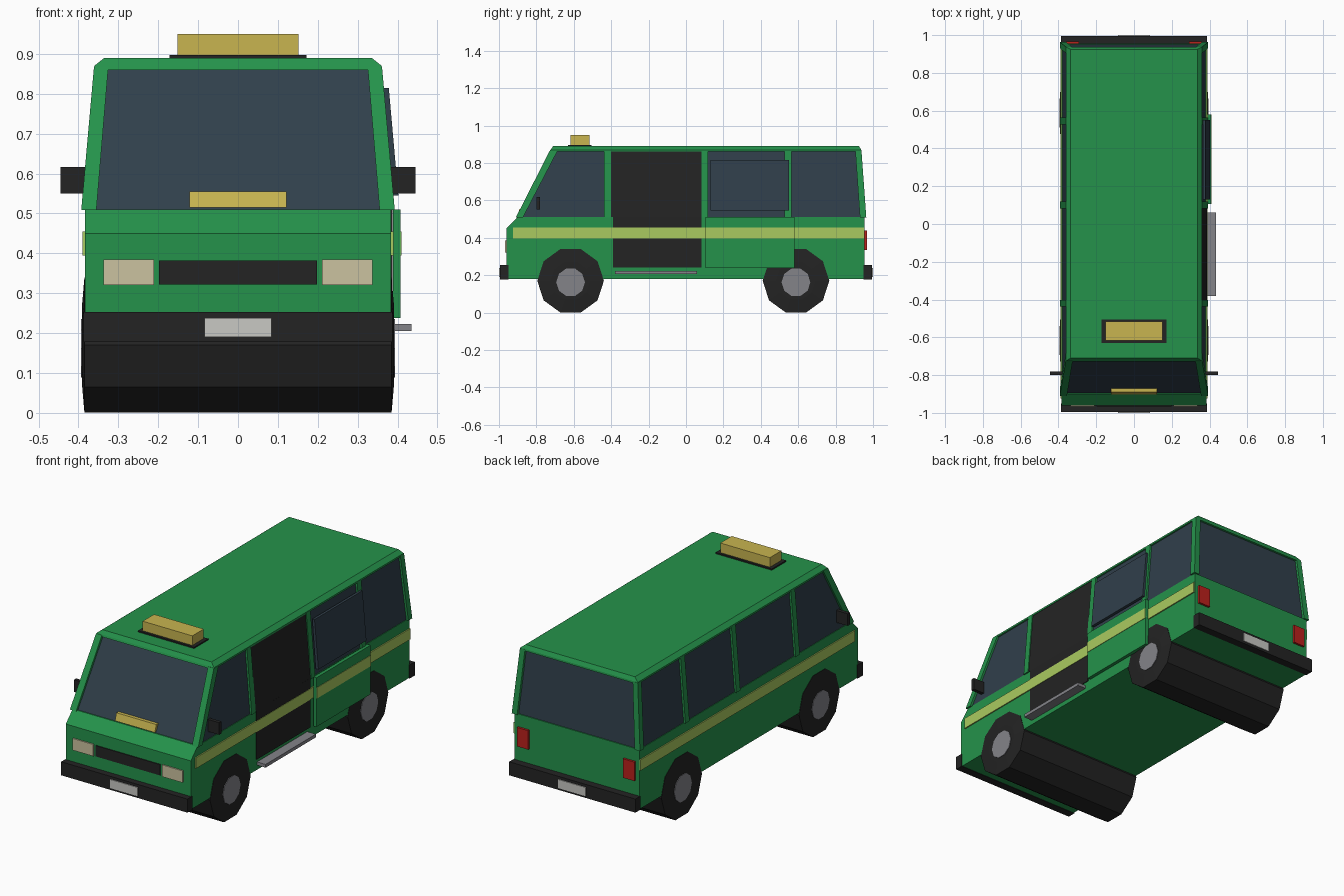
import bpy, bmesh, math


def mat(name, r, g, b):
    m = bpy.data.materials.new(name)
    m.diffuse_color = (r, g, b, 1)
    return m


GREEN = mat("body green", 0.018, 0.29, 0.07)
BLACK = mat("black trim", 0.017, 0.017, 0.017)
GLASS = mat("dark glass", 0.03, 0.05, 0.07)
LIME = mat("lime stripe", 0.40, 0.59, 0.115)
YELLOW = mat("sign yellow", 0.58, 0.46, 0.08)
CREAM = mat("lamp cream", 0.60, 0.54, 0.35)
WHITE = mat("plate white", 0.58, 0.58, 0.55)
GREY = mat("metal grey", 0.23, 0.23, 0.25)
RED = mat("lamp red", 0.50, 0.015, 0.012)


def rings(name, loops, material):
    """Solid through a list of equal-length point loops, capped at both ends."""
    bm = bmesh.new()
    vs = [[bm.verts.new(p) for p in loop] for loop in loops]
    n = len(vs[0])
    for a, b in zip(vs, vs[1:]):
        for i in range(n):
            j = (i + 1) % n
            bm.faces.new((a[i], a[j], b[j], b[i]))
    bm.faces.new(vs[0])
    bm.faces.new(vs[-1])
    bmesh.ops.recalc_face_normals(bm, faces=bm.faces[:])
    me = bpy.data.meshes.new(name)
    bm.to_mesh(me)
    bm.free()
    me.materials.append(material)
    ob = bpy.data.objects.new(name, me)
    bpy.context.collection.objects.link(ob)
    return ob


def loft(name, material, *levels):
    """Each level is (z, x0, x1, y0, y1)."""
    return rings(name, [[(x0, y0, z), (x1, y0, z), (x1, y1, z), (x0, y1, z)]
                        for z, x0, x1, y0, y1 in levels], material)


def box(name, material, x0, x1, y0, y1, z0, z1):
    return loft(name, material, (z0, x0, x1, y0, y1), (z1, x0, x1, y0, y1))


def lathe_x(name, material, cy, cz, profile, n=10):
    """Turned part around the x axis; profile is (x, radius)."""
    return rings(name, [[(x, cy + r * math.cos(2 * math.pi * i / n),
                          cz + r * math.sin(2 * math.pi * i / n)) for i in range(n)]
                        for x, r in profile], material)


# Body shell, glass cabin and roof
loft("lower_body", GREEN, (0.18, -0.383, 0.383, -0.96, 0.955),
     (0.45, -0.383, 0.383, -0.96, 0.955), (0.51, -0.383, 0.383, -0.90, 0.955))
loft("glass_cabin", GLASS, (0.508, -0.38, 0.38, -0.895, 0.95),
     (0.87, -0.35, 0.35, -0.71, 0.925))
loft("roof", GREEN, (0.86, -0.36, 0.36, -0.728, 0.938),
     (0.87, -0.36, 0.36, -0.724, 0.937), (0.89, -0.335, 0.335, -0.71, 0.925))

for s, side in ((-1, "left"), (1, "right")):
    # Corner and middle pillars
    loft(side + "_front_pillar", GREEN, (0.508, s * 0.355, s * 0.393, -0.91, -0.872),
         (0.868, s * 0.325, s * 0.361, -0.727, -0.685))
    loft(side + "_rear_pillar", GREEN, (0.508, s * 0.36, s * 0.393, 0.93, 0.964),
         (0.868, s * 0.33, s * 0.361, 0.905, 0.938))
    for k, y in enumerate((-0.42, 0.10, 0.545)):
        loft(f"{side}_middle_pillar_{k + 1}", GREEN,
             (0.508, s * 0.355, s * 0.391, y - 0.018, y + 0.018),
             (0.868, s * 0.325, s * 0.361, y - 0.018, y + 0.018))
    # Stripe, mirrors and lamps
    box(side + "_stripe", LIME, s * 0.381, s * 0.3895, -0.925, 0.953, 0.395, 0.455)
    box(side + "_mirror", BLACK, s * 0.375, s * 0.445, -0.80, -0.78, 0.55, 0.617)
    box(side + "_headlight", CREAM, s * 0.21, s * 0.337, -0.967, -0.955, 0.32, 0.385)
    box(side + "_tail_light", RED, s * 0.29, s * 0.36, 0.95, 0.967, 0.335, 0.44)

# Grille, bumpers and number plates
box("grille", BLACK, -0.198, 0.198, -0.965, -0.955, 0.322, 0.382)
for s, end in ((-1, "front"), (1, "rear")):
    box(end + "_bumper", BLACK, -0.387, 0.387, s * 0.95, s * 0.995, 0.178, 0.253)
    box(end + "_plate", WHITE, -0.084, 0.084, s * 0.99, s, 0.19, 0.238)

# Wheels run across the whole width
for y, end in ((-0.617, "front"), (0.588, "rear")):
    lathe_x(end + "_wheels", BLACK, y, 0.17,
            [(-0.391, 0.105), (-0.385, 0.178), (0.385, 0.178), (0.391, 0.105)])
    for s, side in ((-1, "left"), (1, "right")):
        lathe_x(f"{end}_{side}_hub", GREY, y, 0.162,
                [(s * 0.38, 0.077), (s * 0.394, 0.077)])

# Open doorway on the right with a step
box("doorway_lower", BLACK, 0.375, 0.387, -0.39, 0.082, 0.24, 0.512)
loft("doorway_upper", BLACK, (0.51, 0.37, 0.387, -0.402, 0.082),
     (0.862, 0.34, 0.357, -0.402, 0.082))
box("door_step", GREY, 0.375, 0.435, -0.38, 0.06, 0.205, 0.223)

# Sliding door pushed back along the right side
box("sliding_door", GREEN, 0.388, 0.407, 0.105, 0.58, 0.238, 0.51)
box("sliding_door_stripe", LIME, 0.400, 0.4095, 0.105, 0.58, 0.395, 0.455)
loft("sliding_door_window", GLASS, (0.545, 0.385, 0.402, 0.13, 0.55),
     (0.815, 0.364, 0.378, 0.13, 0.55))

# Roof sign and windscreen sign
box("roof_sign_base", BLACK, -0.172, 0.172, -0.63, -0.505, 0.887, 0.897)
box("roof_sign", YELLOW, -0.152, 0.152, -0.617, -0.517, 0.895, 0.95)
loft("windscreen_sign", YELLOW, (0.515, -0.122, 0.122, -0.902, -0.88),
     (0.555, -0.122, 0.122, -0.89, -0.865))
